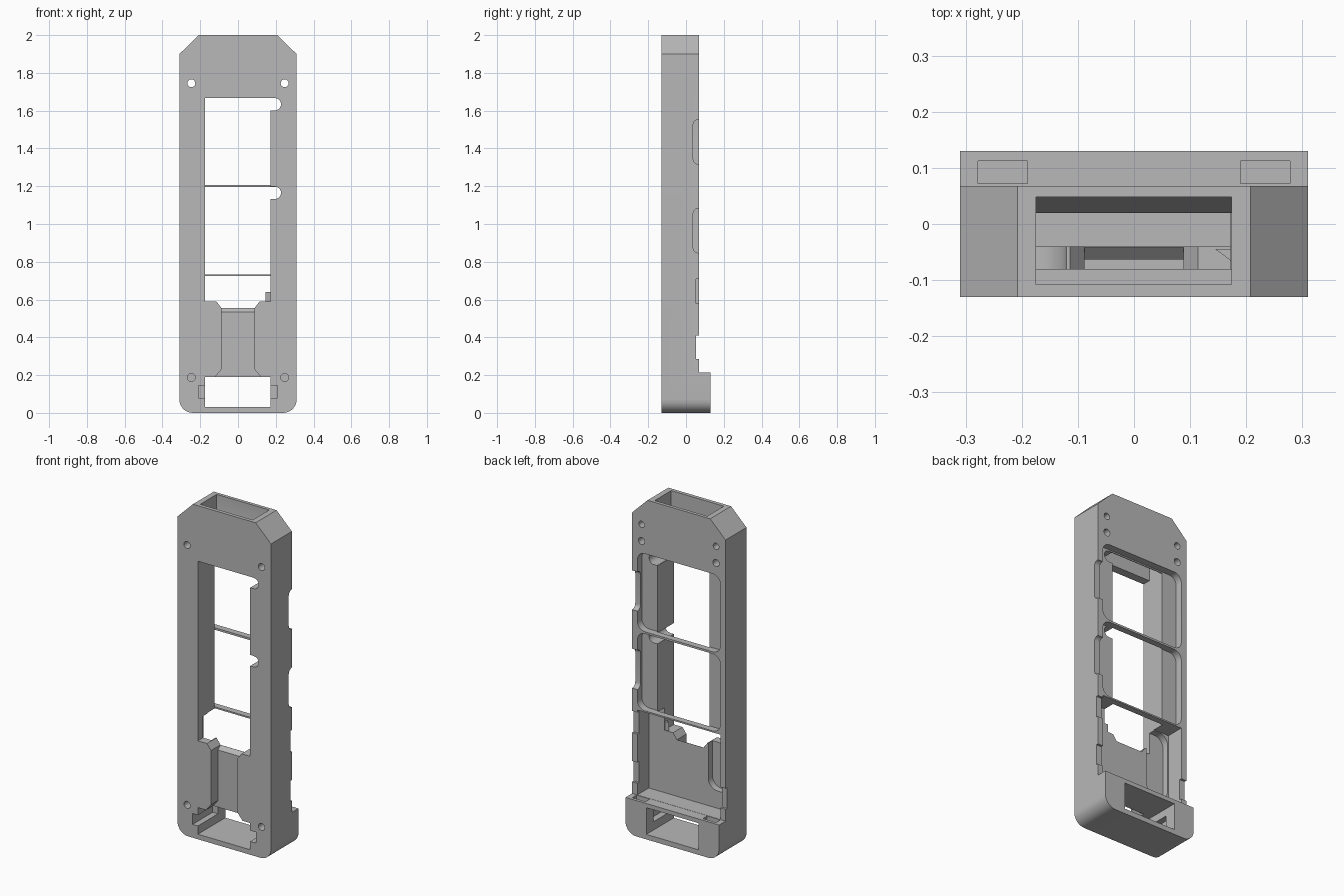
import bpy
import bmesh
from math import cos, sin, pi, radians

cube = bpy.data.objects.get("Cube")
if cube:
    bpy.data.objects.remove(cube, do_unlink=True)

# Single grey plastic
grey = bpy.data.materials.new("mid_grey")
grey.use_nodes = True
colour = (0.48, 0.48, 0.48, 1)
grey.diffuse_color = colour
grey.node_tree.nodes["Principled BSDF"].inputs["Base Color"].default_value = colour


def prism(name, pts, axis, a, b):
    """Extrude a flat profile along one axis from a to b."""
    place = {"x": lambda u, v, t: (t, u, v),
             "y": lambda u, v, t: (u, t, v),
             "z": lambda u, v, t: (u, v, t)}[axis]
    bm = bmesh.new()
    lo = [bm.verts.new(place(u, v, a)) for u, v in pts]
    hi = [bm.verts.new(place(u, v, b)) for u, v in pts]
    bm.faces.new(lo)
    bm.faces.new(hi[::-1])
    n = len(pts)
    for i in range(n):
        j = (i + 1) % n
        bm.faces.new((lo[i], lo[j], hi[j], hi[i]))
    bmesh.ops.recalc_face_normals(bm, faces=bm.faces[:])
    mesh = bpy.data.meshes.new(name)
    bm.to_mesh(mesh)
    bm.free()
    mesh.materials.append(grey)
    ob = bpy.data.objects.new(name, mesh)
    bpy.context.collection.objects.link(ob)
    return ob


def arc(cx, cy, r, start, end, steps=8):
    return [(cx + r * cos(radians(start + (end - start) * i / steps)),
             cy + r * sin(radians(start + (end - start) * i / steps)))
            for i in range(steps + 1)]


def rect(u0, u1, v0, v1, r=0):
    if not r:
        return [(u0, v0), (u1, v0), (u1, v1), (u0, v1)]
    return (arc(u0 + r, v0 + r, r, 180, 270) + arc(u1 - r, v0 + r, r, 270, 360)
            + arc(u1 - r, v1 - r, r, 0, 90) + arc(u0 + r, v1 - r, r, 90, 180))


def disc(u, v, r):
    return arc(u, v, r, 0, 360, 24)[:-1]


# Main shell: chamfered top, rounded bottom corners
outline = (arc(-0.24, 0.07, 0.07, 180, 270) + arc(0.24, 0.07, 0.07, 270, 360)
           + [(0.31, 1.9), (0.208, 2), (-0.208, 2), (-0.31, 1.9)])
body = prism("body_shell", outline, "y", -0.13, 0.13)


def cut(pts, axis, a, b):
    cutter = prism("cutter", pts, axis, a, b)
    cutter.hide_render = True
    mod = body.modifiers.new("cut", "BOOLEAN")
    mod.operation, mod.solver, mod.object = "DIFFERENCE", "EXACT", cutter
    dg = bpy.context.evaluated_depsgraph_get()
    mesh = bpy.data.meshes.new_from_object(body.evaluated_get(dg))
    body.modifiers.clear()
    body.data = mesh
    bpy.data.objects.remove(cutter, do_unlink=True)


# Step above the thicker base
cut(rect(0.068, 0.3, 0.215, 2.2), "x", -0.5, 0.5)

# Tall front window, with a half-round relief beside each upper bay
cut(rect(-0.175, 0.172, 0.59, 1.667), "y", -0.3, 0.03)
for z in (1.634, 1.165):
    slot = [(0.1, z - 0.033)] + arc(0.195, z, 0.033, -90, 90) + [(0.1, z + 0.033)]
    cut(slot, "y", -0.3, 0.03)

# Rear bays, separated by thin bars
cut(rect(-0.275, 0.275, 1.207, 1.675, 0.05), "y", 0.025, 0.3)
cut(rect(-0.275, 0.275, 0.733, 1.195, 0.05), "y", 0.025, 0.3)
cut(rect(-0.275, 0.275, 0.216, 0.724), "y", -0.04, 0.3)

# Deeper rounded dip in the lower bay
cut(rect(-0.27, -0.12, 0.32, 0.72, 0.06), "y", -0.08, 0.1)

# Stepped and tapered socket in the top end
socket = [(-0.108, 2.1), (-0.108, 1.8), (-0.08, 1.8), (-0.08, 1.6),
          (0.02, 1.6), (0.02, 1.72), (0.048, 1.78), (0.048, 2.1)]
cut(socket, "x", -0.175, 0.174)

# Front channel with flared ends and a bevelled upper lip
channel = [(-0.125, 0.185), (0.125, 0.185), (0.088, 0.23), (0.088, 0.555),
           (0.118, 0.595), (-0.118, 0.595), (-0.088, 0.555), (-0.088, 0.23)]
cut(channel, "y", -0.3, -0.063)
cut([(-0.07, 0.533), (-0.063, 0.533), (-0.04, 0.556), (0, 0.556),
     (0, 0.62), (-0.07, 0.62)], "x", -0.088, 0.088)
flare = [(-0.088, 0.555), (0.088, 0.555), (0.118, 0.595), (-0.118, 0.595)]
cut(flare, "y", -0.3, 0)

# Base window running front to back
cut(rect(-0.175, 0.172, 0.03, 0.19), "y", -0.3, 0.3)

for s in (-1, 1):
    # Side pockets in the base window, and slots in the shelf
    x0, x1 = sorted((s * 0.15, s * 0.21))
    cut(rect(x0, x1, 0.08, 0.145), "y", -0.3, 0.06)
    x0, x1 = sorted((s * 0.19, s * 0.278))
    cut(rect(x0, x1, 0.072, 0.112), "z", 0.13, 0.3)
    # Screw holes
    cut(disc(s * 0.247, 1.745, 0.021), "y", -0.3, 0.3)
    cut(disc(s * 0.247, 0.187, 0.021), "y", -0.3, -0.02)
    cut(disc(s * 0.247, 1.845, 0.019), "y", 0, 0.3)
    # Low notch in each rear edge
    x0, x1 = sorted((s * 0.26, s * 0.4))
    cut(rect(0.054, 0.2, 0.285, 0.41), "x", x0, x1)

# Finger notches along one rear edge
for z in (1.435, 0.965):
    cut(rect(0.038, 0.2, z - 0.118, z + 0.118, 0.028), "x", 0.26, 0.4)
cut(rect(0.054, 0.2, 0.58, 0.71), "x", 0.26, 0.4)

# Small locating wedge at the window sill
peg = prism("sill_wedge", [(0.145, -0.045), (0.176, -0.045), (0.176, -0.068)],
            "z", 0.585, 0.64)

for ob in (body, peg):
    bpy.ops.object.select_all(action="DESELECT")
    ob.select_set(True)
    bpy.context.view_layer.objects.active = ob
    bpy.ops.object.shade_smooth_by_angle(angle=radians(30))
